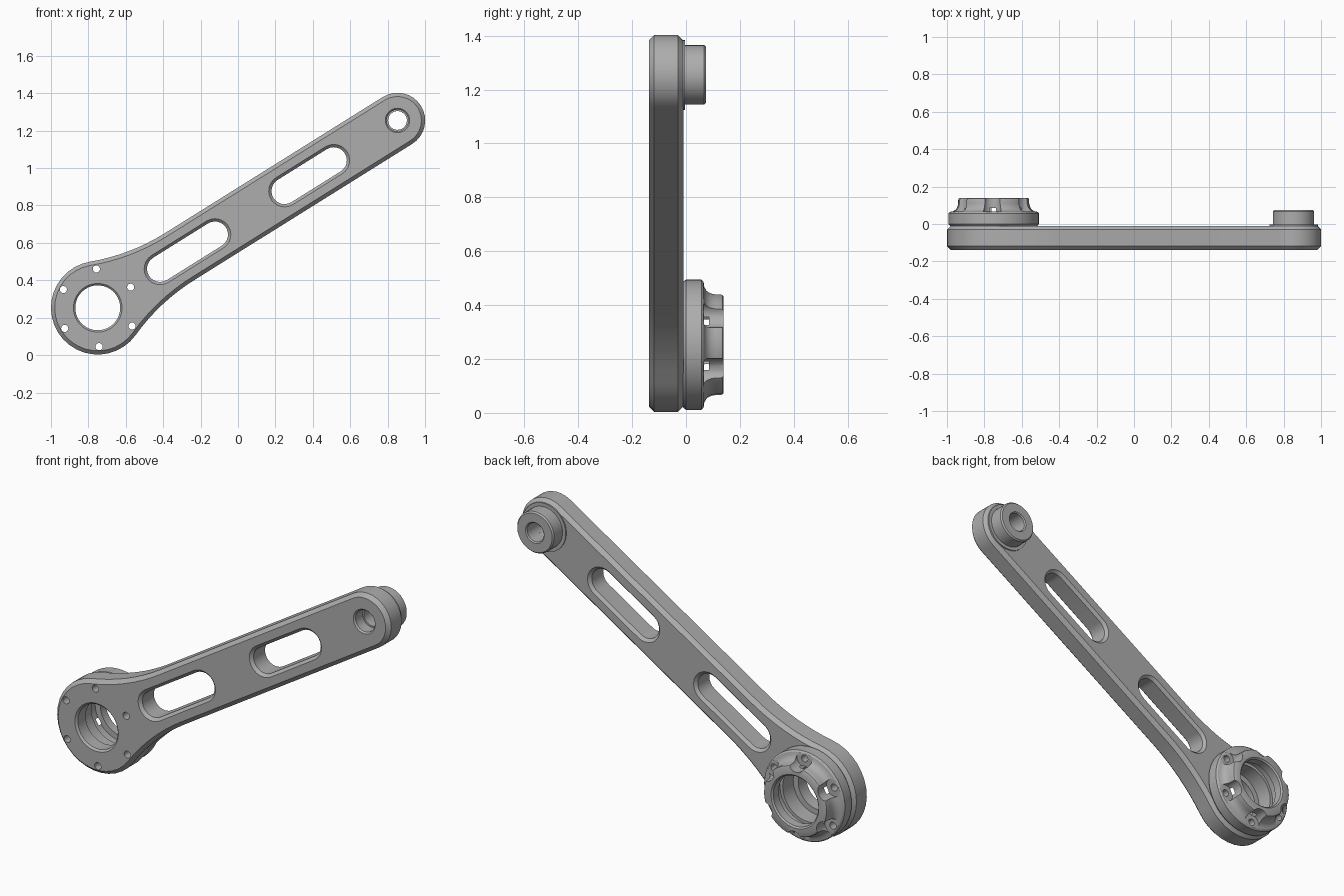
import bpy, bmesh, math
from math import sin, cos, pi, radians

if "Cube" in bpy.data.objects:
    bpy.data.objects.remove(bpy.data.objects["Cube"])

# Arm frame: u runs along the arm from the big hub, v across it
HUB_X, HUB_Z, TILT = -0.75, 0.253, radians(32)
LENGTH, HUB_R, TIP_R, FILLET = 1.89, 0.25, 0.148, 1.1

steel = bpy.data.materials.new("machined grey")
steel.use_nodes = True
GREY = (0.42, 0.42, 0.42, 1)
steel.diffuse_color = GREY
steel.node_tree.nodes["Principled BSDF"].inputs["Base Color"].default_value = GREY


def place(u, v, y):
    return (HUB_X + u * cos(TILT) - v * sin(TILT), y,
            HUB_Z + u * sin(TILT) + v * cos(TILT))


def arc(cu, cv, r, a, b, n):
    return [(cu + r * cos(a + (b - a) * i / n), cv + r * sin(a + (b - a) * i / n))
            for i in range(n + 1)]


def loft(name, rings, ring_shaped=False):
    """Skin a list of (outline, y); cap the ends, or join last to first."""
    bm = bmesh.new()
    rows = [[bm.verts.new(place(u, v, y)) for u, v in pts] for pts, y in rings]
    pairs = list(zip(rows, rows[1:]))
    if ring_shaped:
        pairs.append((rows[-1], rows[0]))
    else:
        bm.faces.new(rows[0])
        bm.faces.new(rows[-1])
    for a, b in pairs:
        for i in range(len(a)):
            j = (i + 1) % len(a)
            bm.faces.new((a[i], a[j], b[j], b[i]))
    bmesh.ops.recalc_face_normals(bm, faces=bm.faces)
    mesh = bpy.data.meshes.new(name)
    bm.to_mesh(mesh)
    bm.free()
    mesh.materials.append(steel)
    ob = bpy.data.objects.new(name, mesh)
    bpy.context.collection.objects.link(ob)
    return ob


def lathe(name, profile, u=0, v=0, n=48, ring_shaped=False):
    return loft(name, [(arc(u, v, r, 0, 2 * pi, n)[:-1], y) for r, y in profile],
                ring_shaped)


def arm_outline(d):
    """Arm outline inset by d: round tip, concave flares, round hub."""
    h = TIP_R + FILLET
    uc = math.sqrt((HUB_R + FILLET) ** 2 - h ** 2)
    a = math.atan2(h, uc)
    flare = arc(uc, h, FILLET + d, -pi / 2, a - pi, 8)
    pts = arc(LENGTH, 0, TIP_R - d, -pi / 2, pi / 2, 16) + flare
    pts += arc(0, 0, HUB_R - d, a, 2 * pi - a, 22)[1:-1]
    return pts + [(u, -v) for u, v in reversed(flare)]


def slot_outline(u, half, r):
    return (arc(u + half, 0, r, -pi / 2, pi / 2, 12)
            + arc(u - half, 0, r, pi / 2, 3 * pi / 2, 12))


def carve(ob, cutters):
    for c in cutters:
        c.hide_render = True
        m = ob.modifiers.new("cut", 'BOOLEAN')
        m.operation, m.solver, m.object = 'DIFFERENCE', 'EXACT', c
        bpy.context.view_layer.objects.active = ob
        bpy.ops.object.modifier_apply(modifier=m.name)


# Main bar with chamfered rims
FRONT, BACK, CH = -0.138, -0.01, 0.02
bar = loft("arm_bar", [(arm_outline(CH), FRONT), (arm_outline(0), FRONT + CH),
                       (arm_outline(0), BACK - CH), (arm_outline(CH), BACK)])

# Two chamfered slots through the bar
slots = [loft("slot_cutter", [(slot_outline(u, half, r), y) for r, y in
              ((0.1, FRONT - 0.015), (0.07, FRONT + 0.015),
               (0.07, BACK - 0.015), (0.1, BACK + 0.015))])
         for u, half in ((0.566, 0.173), (1.333, 0.155))]

# Bores at both ends
hub_bore = lathe("hub_bore_cutter", [(0.14, FRONT - 0.01), (0.12, FRONT + 0.01),
                                     (0.12, -0.06), (0.15, -0.06), (0.15, 0.02)])
tip_bore = lathe("tip_bore_cutter", [(0.075, FRONT - 0.01), (0.058, FRONT + 0.008),
                                     (0.058, -0.07), (0.05, -0.07), (0.05, 0.02)],
                 u=LENGTH, n=32)

# Bolt holes that widen into scallops on the collar
bolts = [lathe("bolt_cutter", [(0.019, -0.2), (0.019, 0.067), (0.047, 0.067), (0.047, 0.2)],
               u=0.208 * cos(k * pi / 3), v=0.208 * sin(k * pi / 3), n=24)
         for k in range(6)]

# Hub collar: disc, curved neck and hollow rim
collar = lathe("hub_collar", [
    (0.15, -0.012), (0.232, -0.012), (0.242, 0.0), (0.242, 0.057), (0.234, 0.065),
    (0.218, 0.068), (0.203, 0.077), (0.194, 0.092), (0.19, 0.11), (0.19, 0.129),
    (0.187, 0.136), (0.18, 0.14), (0.143, 0.14), (0.135, 0.132), (0.135, 0.086),
    (0.166, 0.086), (0.166, 0.03), (0.15, 0.03)], ring_shaped=True)

# Tip boss with a thin washer step
boss = lathe("tip_boss", [
    (0.05, -0.012), (0.13, -0.012), (0.13, -0.004), (0.111, -0.004), (0.111, 0.067),
    (0.104, 0.075), (0.056, 0.075), (0.05, 0.069)], u=LENGTH, n=40, ring_shaped=True)

carve(bar, slots + [hub_bore, tip_bore] + bolts)
carve(collar, bolts)
for c in slots + [hub_bore, tip_bore] + bolts:
    bpy.data.objects.remove(c)

# Smooth curved walls, crisp edges
for ob in (bar, collar, boss):
    bpy.ops.object.select_all(action='DESELECT')
    ob.select_set(True)
    bpy.context.view_layer.objects.active = ob
    bpy.ops.object.shade_smooth_by_angle(angle=radians(30))
